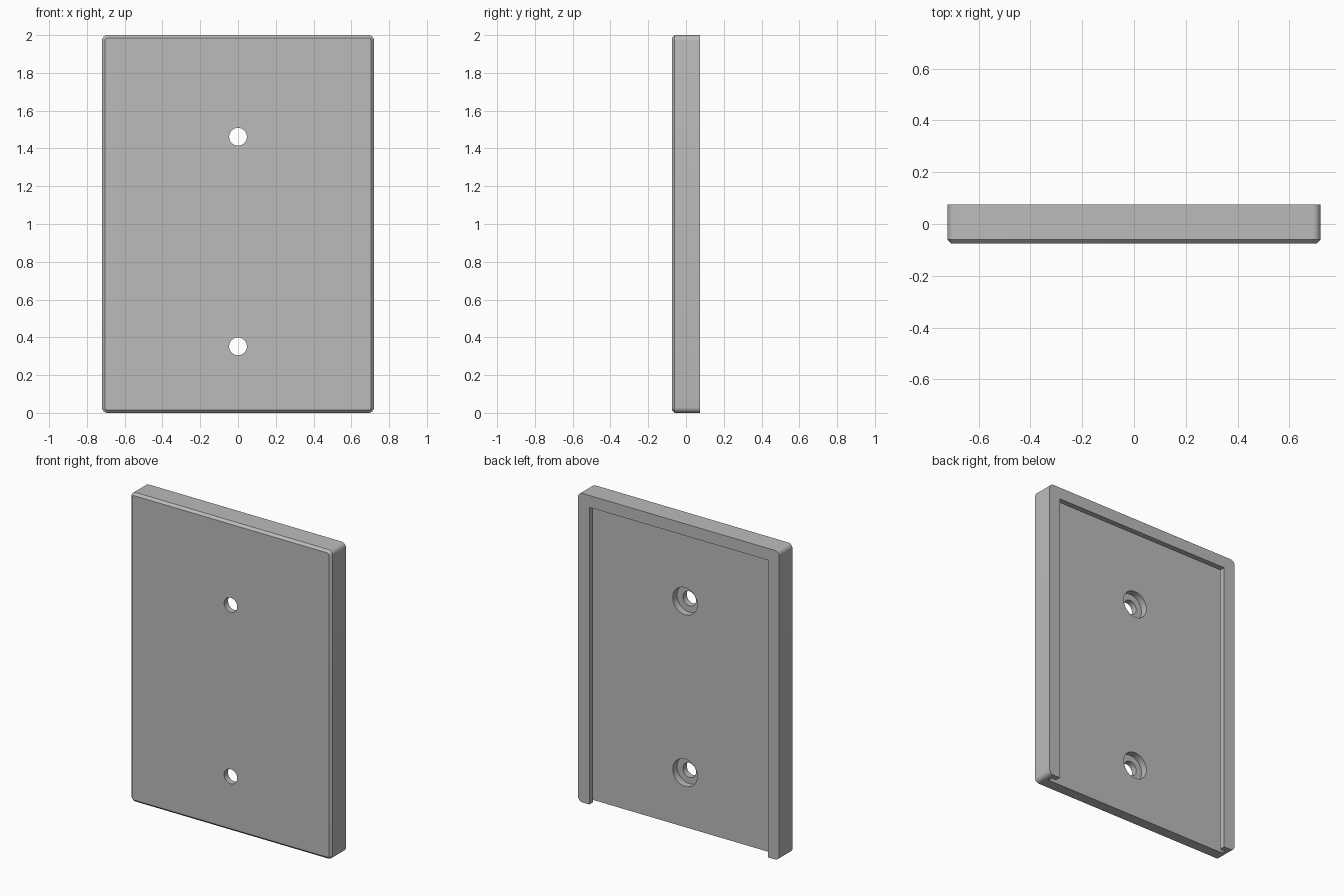
import bpy, bmesh, math
from mathutils import Matrix, Vector

if "Cube" in bpy.data.objects:
    bpy.data.objects.remove(bpy.data.objects["Cube"])

W, H, D = 1.44, 2.0, 0.15          # overall width, height, depth
CHAMFER, RADIUS = 0.015, 0.03
BACK = D / 2
FLOOR = 0.01                       # recess floor
LIP = 0.037                        # thickness of the retaining lip


def make_object(name, bm):
    bmesh.ops.recalc_face_normals(bm, faces=bm.faces)
    mesh = bpy.data.meshes.new(name)
    bm.to_mesh(mesh)
    bm.free()
    obj = bpy.data.objects.new(name, mesh)
    bpy.context.collection.objects.link(obj)
    return obj


def rounded_outline(inset, y, steps=6):
    """Rounded rectangle in the xz plane."""
    r = RADIUS - inset
    points = []
    for i, (sx, sz) in enumerate([(1, 1), (-1, 1), (-1, -1), (1, -1)]):
        cx, cz = sx * (W / 2 - RADIUS), H / 2 + sz * (H / 2 - RADIUS)
        for k in range(steps + 1):
            a = math.pi / 2 * (i + k / steps)
            points.append((cx + r * math.cos(a), y, cz + r * math.sin(a)))
    return points


def box_cutter(name, half_width, y0, y1, top):
    bm = bmesh.new()
    bmesh.ops.create_cube(bm, size=1)
    bottom = -0.1
    size = Vector((2 * half_width, y1 - y0, top - bottom))
    bmesh.ops.scale(bm, vec=size, verts=bm.verts)
    bmesh.ops.translate(bm, vec=(0, (y0 + y1) / 2, (top + bottom) / 2), verts=bm.verts)
    return make_object(name, bm)


def hole_cutter(name, radius, y0, y1, z):
    bm = bmesh.new()
    bmesh.ops.create_cone(bm, cap_ends=True, segments=48, radius1=radius,
                          radius2=radius, depth=y1 - y0,
                          matrix=Matrix.Translation((0, (y0 + y1) / 2, z))
                          @ Matrix.Rotation(math.pi / 2, 4, 'X'))
    return make_object(name, bm)


# Plate body: rounded slab with a chamfered front edge
bm = bmesh.new()
rings = [[bm.verts.new(p) for p in rounded_outline(inset, y)]
         for inset, y in [(CHAMFER, -BACK), (0, -BACK + CHAMFER), (0, BACK)]]
for a, b in zip(rings, rings[1:]):
    for i in range(len(a)):
        j = (i + 1) % len(a)
        bm.faces.new((a[i], a[j], b[j], b[i]))
bm.faces.new(rings[0])
bm.faces.new(rings[-1])
plate = make_object("cover_plate", bm)

# Back recess with an undercut slot, open at the bottom
cutters = [
    box_cutter("recess_cutter", 0.64, FLOOR + 0.01, BACK + 0.1, 1.923),
    box_cutter("slot_cutter", 0.675, FLOOR, BACK - LIP, 1.957),
]
# Counterbored screw holes
for z in (0.352, 1.462):
    cutters.append(hole_cutter("screw_hole_cutter", 0.047, -0.2, 0.1, z))
    cutters.append(hole_cutter("counterbore_cutter", 0.088, -0.035, 0.05, z))

bpy.context.view_layer.objects.active = plate
for cutter in cutters:
    cutter.hide_render = True
    mod = plate.modifiers.new("cut", 'BOOLEAN')
    mod.operation = 'DIFFERENCE'
    mod.solver = 'EXACT'
    mod.object = cutter
    bpy.ops.object.modifier_apply(modifier=mod.name)
    bpy.data.objects.remove(cutter)

# Single grey material
grey = bpy.data.materials.new("plain_grey")
grey.use_nodes = True
color = (0.5, 0.5, 0.5, 1)
grey.diffuse_color = color
grey.node_tree.nodes["Principled BSDF"].inputs["Base Color"].default_value = color
plate.data.materials.clear()
plate.data.materials.append(grey)

bpy.ops.object.select_all(action='DESELECT')
plate.select_set(True)
bpy.ops.object.shade_smooth_by_angle(angle=math.radians(30))
